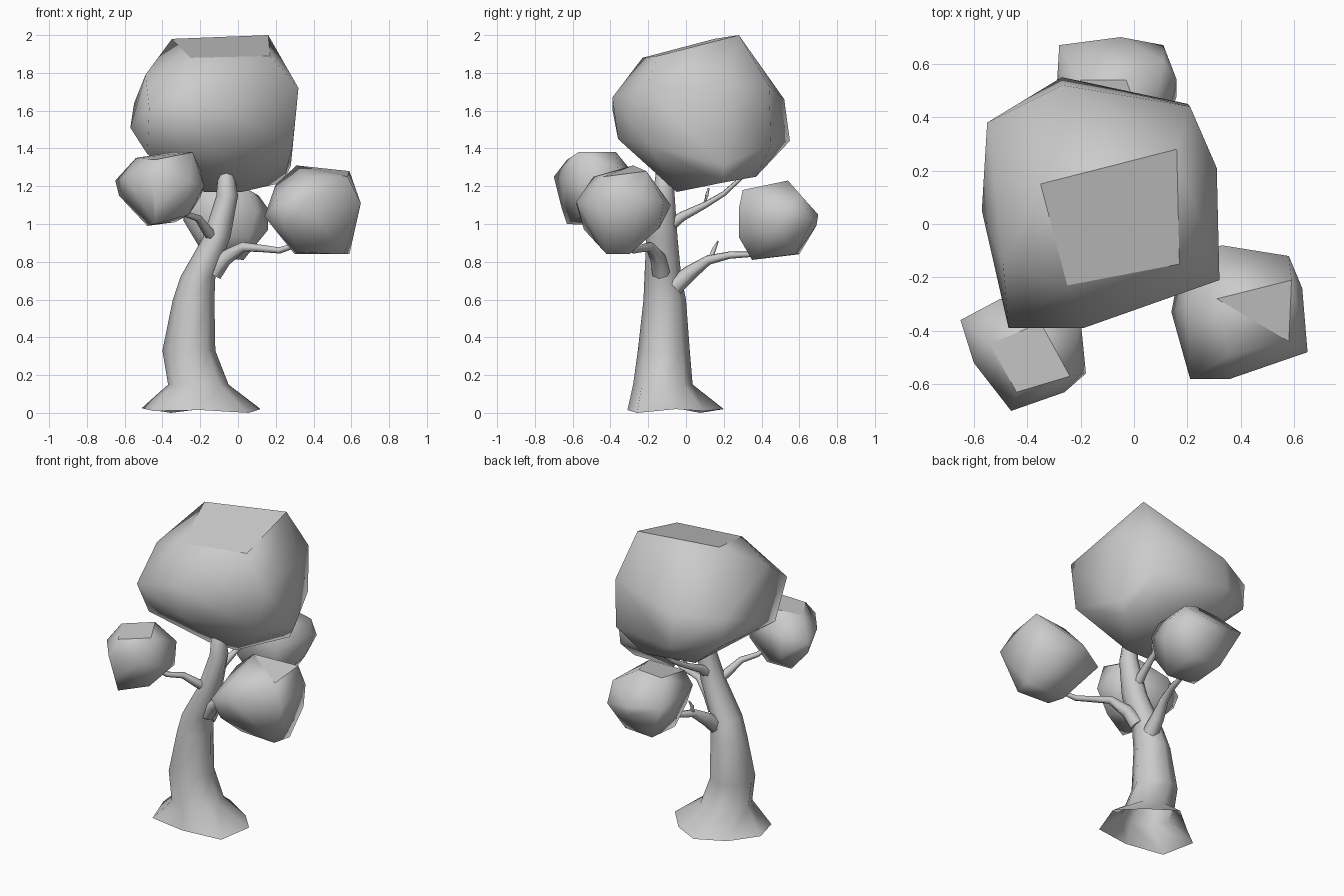
import bpy, bmesh, math
from mathutils import Vector


def finish(name, bm, angle):
    bmesh.ops.recalc_face_normals(bm, faces=bm.faces)
    me = bpy.data.meshes.new(name)
    bm.to_mesh(me)
    bm.free()
    ob = bpy.data.objects.new(name, me)
    bpy.context.collection.objects.link(ob)
    bpy.ops.object.select_all(action='DESELECT')
    ob.select_set(True)
    bpy.context.view_layer.objects.active = ob
    bpy.ops.object.shade_smooth_by_angle(angle=math.radians(angle))
    return ob


def skin(name, rings, angle=60, open_bottom=False):
    """Join a list of equal-length vertex rings and cap the ends."""
    bm = bmesh.new()
    loops = [[bm.verts.new(p) for p in r] for r in rings]
    n = len(loops[0])
    for a, b in zip(loops, loops[1:]):
        for i in range(n):
            j = (i + 1) % n
            bm.faces.new((a[i], a[j], b[j], b[i]))
    if not open_bottom:
        bm.faces.new(loops[0][::-1])
    bm.faces.new(loops[-1])
    return finish(name, bm, angle)


def branch(name, path, sides=6):
    """Tapered tube through (x, y, z, radius) points."""
    pts = [Vector(p[:3]) for p in path]
    rings = []
    for k, p in enumerate(pts):
        t = (pts[min(k + 1, len(pts) - 1)] - pts[max(k - 1, 0)]).normalized()
        u = t.cross(Vector((0.3, 0.2, 1))).normalized()
        v = t.cross(u)
        r = path[k][3]
        rings.append([p + r * (u * math.cos(a) + v * math.sin(a))
                      for a in (2 * math.pi * i / sides for i in range(sides))])
    return skin(name, rings, 70)


def foliage(name, *levels):
    """Smooth-shaded chunky clump with a flat top: convex skin over corner levels."""
    bm = bmesh.new()
    for level in levels:
        for p in level:
            bm.verts.new(p)
    bmesh.ops.convex_hull(bm, input=bm.verts)
    loose = [v for v in bm.verts if not v.link_faces]
    bmesh.ops.delete(bm, geom=loose, context='VERTS')
    bmesh.ops.dissolve_limit(bm, angle_limit=math.radians(5), verts=bm.verts, edges=bm.edges)
    ob = finish(name, bm, 80)
    top = max(ob.data.polygons, key=lambda f: f.normal.z)
    top.use_smooth = False
    return ob


# Trunk: z, x range, y range for each ring; the lowest ring flares into roots
profile = [(0.01, -0.51, 0.12, -0.31, 0.2),
           (0.15, -0.37, -0.05, -0.28, 0.035), (0.33, -0.4, -0.12, -0.255, 0.02),
           (0.6, -0.345, -0.125, -0.225, 0.0), (0.72, -0.305, -0.12, -0.22, -0.025),
           (0.93, -0.185, -0.04, -0.21, -0.045), (1.15, -0.115, 0.0, -0.175, -0.06),
           (1.27, -0.105, -0.02, -0.16, -0.07), (1.3, -0.085, -0.04, -0.14, -0.09)]
flare = [1, 0.83, 1.0, 0.72, 1.0, 1.13, 1.0, 1.13]
droop = [0.01, 0, 0.01, -0.01, 0.015, 0, 0.005, -0.01]
rings = []
for k, (z, x0, x1, y0, y1) in enumerate(profile):
    ring = []
    for i in range(8):
        a = 2 * math.pi * i / 8
        f, dz = (flare[i], droop[i]) if k == 0 else (1, 0)
        ring.append(((x0 + x1) / 2 + f * (x1 - x0) / 2 * math.cos(a),
                     (y0 + y1) / 2 + f * (y1 - y0) / 2 * math.sin(a), z + dz))
    rings.append(ring)
skin("trunk", rings, open_bottom=True)

# Branches and twigs
branch("right_branch", [(-0.13, -0.13, 0.74, 0.05), (-0.07, -0.15, 0.82, 0.042),
                        (0.03, -0.19, 0.88, 0.026), (0.13, -0.24, 0.87, 0.02),
                        (0.22, -0.28, 0.86, 0.017), (0.34, -0.33, 0.9, 0.012)])
branch("back_branch", [(-0.18, -0.06, 0.67, 0.05), (-0.17, 0.02, 0.74, 0.042),
                       (-0.14, 0.12, 0.81, 0.027), (-0.11, 0.23, 0.835, 0.02),
                       (-0.08, 0.35, 0.84, 0.015), (-0.06, 0.45, 0.9, 0.01)])
branch("back_twig", [(-0.14, 0.13, 0.82, 0.014), (-0.15, 0.15, 0.87, 0.011),
                     (-0.14, 0.17, 0.91, 0.004)])
branch("left_branch", [(-0.12, -0.14, 0.92, 0.034), (-0.16, -0.2, 0.96, 0.028),
                       (-0.21, -0.28, 1.03, 0.02), (-0.27, -0.36, 1.05, 0.016),
                       (-0.34, -0.44, 1.11, 0.01)])
branch("upper_branch", [(-0.1, -0.1, 0.98, 0.035), (-0.09, -0.02, 1.04, 0.026),
                        (-0.07, 0.1, 1.1, 0.018), (-0.04, 0.2, 1.16, 0.014),
                        (-0.01, 0.31, 1.26, 0.01)])
branch("upper_twig", [(-0.07, 0.1, 1.11, 0.011), (-0.05, 0.11, 1.15, 0.009),
                      (-0.06, 0.12, 1.19, 0.005)])

# Foliage clumps, from top level to bottom level
foliage("crown_foliage",
        [(-0.35, 0.15, 1.98), (0.16, 0.28, 2.0), (0.17, -0.15, 1.89), (-0.25, -0.23, 1.88)],
        [(0.21, 0.44, 1.73), (0.31, 0.21, 1.73), (0.32, -0.21, 1.72), (-0.19, -0.39, 1.67),
         (-0.47, -0.39, 1.61), (-0.49, -0.15, 1.79), (-0.55, 0.38, 1.64), (-0.27, 0.52, 1.66)],
        [(0.28, 0.2, 1.31), (0.2, 0.45, 1.42), (-0.27, 0.55, 1.44), (-0.57, 0.05, 1.51),
         (-0.53, 0.39, 1.46), (-0.48, -0.25, 1.37), (-0.15, -0.36, 1.45), (0.29, -0.2, 1.42)],
        [(-0.18, -0.05, 1.17), (0.02, -0.05, 1.17), (0.24, 0.2, 1.22), (-0.28, 0.3, 1.25),
         (0.05, 0.37, 1.25)])

foliage("right_foliage",
        [(0.31, -0.28, 1.31), (0.59, -0.21, 1.28), (0.58, -0.44, 1.25), (0.36, -0.49, 1.25)],
        [(0.2, -0.3, 1.21), (0.33, -0.08, 1.1), (0.58, -0.12, 1.12), (0.63, -0.24, 1.15),
         (0.65, -0.48, 1.11), (0.36, -0.58, 1.12), (0.21, -0.58, 1.1)],
        [(0.14, -0.33, 1.04), (0.18, -0.12, 1.02), (0.58, -0.14, 0.98), (0.25, -0.54, 0.97)],
        [(0.3, -0.3, 0.84), (0.59, -0.3, 0.84), (0.56, -0.42, 0.84), (0.32, -0.42, 0.85)])

foliage("left_foliage",
        [(-0.54, -0.45, 1.35), (-0.35, -0.37, 1.38), (-0.24, -0.57, 1.38), (-0.44, -0.63, 1.34)],
        [(-0.65, -0.36, 1.23), (-0.5, -0.28, 1.27), (-0.2, -0.36, 1.29), (-0.18, -0.56, 1.2),
         (-0.26, -0.63, 1.23), (-0.46, -0.7, 1.25), (-0.6, -0.52, 1.25)],
        [(-0.63, -0.38, 1.15), (-0.5, -0.28, 1.12), (-0.2, -0.38, 1.14), (-0.44, -0.66, 1.09)],
        [(-0.48, -0.42, 0.99), (-0.33, -0.38, 1.01), (-0.26, -0.56, 1.05), (-0.44, -0.63, 1.0)])

foliage("back_foliage",
        [(-0.2, 0.3, 1.18), (-0.2, 0.54, 1.22), (-0.03, 0.54, 1.23), (0.06, 0.3, 1.18)],
        [(-0.28, 0.67, 1.08), (-0.05, 0.7, 1.05), (0.11, 0.61, 1.15), (0.16, 0.54, 1.08),
         (0.1, 0.28, 1.08), (-0.26, 0.3, 1.1)],
        [(-0.29, 0.5, 1.02), (0.16, 0.48, 0.97), (-0.2, 0.28, 0.95), (0.06, 0.28, 0.93),
         (-0.05, 0.69, 0.99), (0.11, 0.67, 1.02)],
        [(-0.17, 0.36, 0.82), (0.03, 0.35, 0.81), (0.04, 0.58, 0.84), (-0.17, 0.6, 0.84)])
